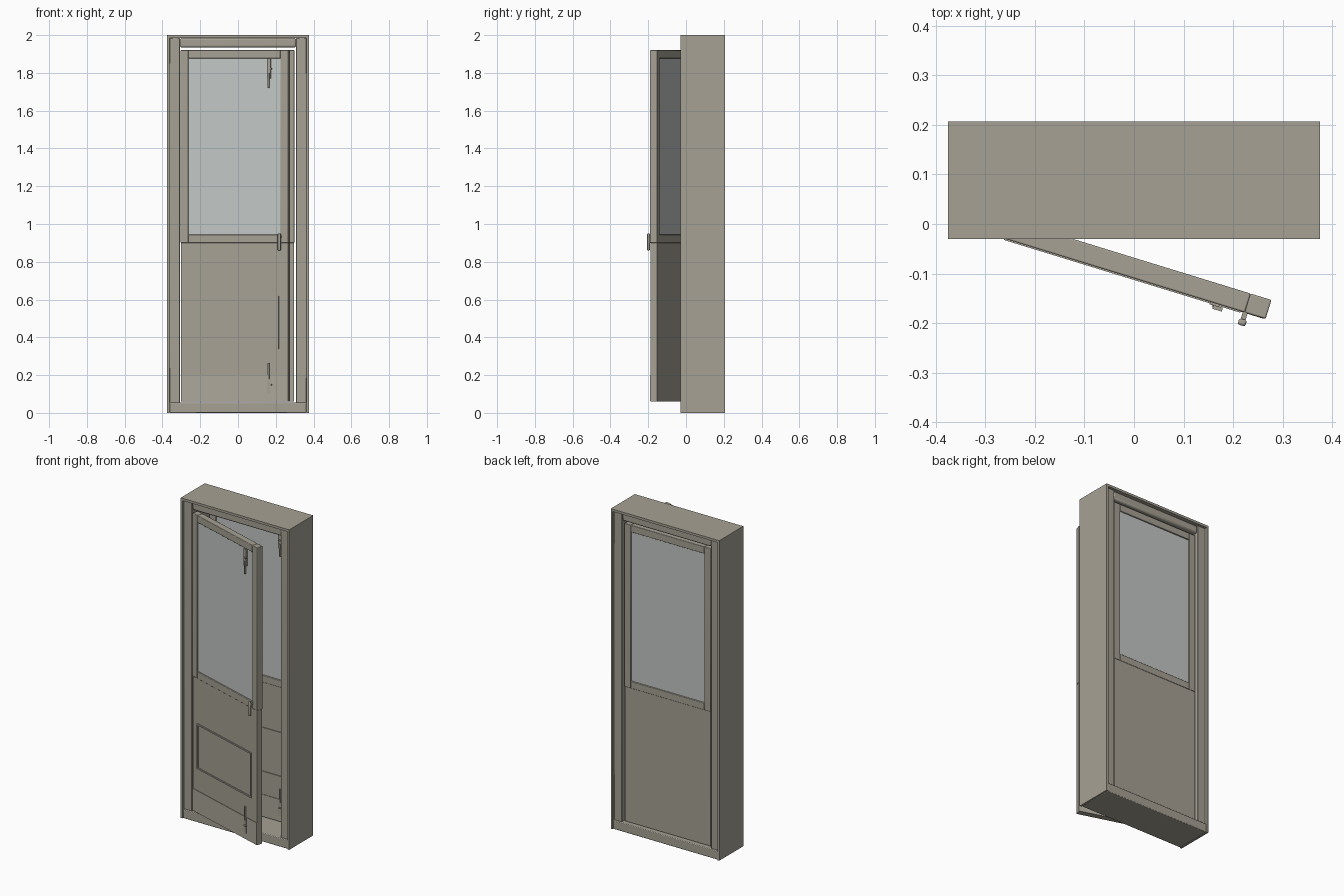
import bpy, math
from mathutils import Matrix, Vector

if "Cube" in bpy.data.objects:
    bpy.data.objects.remove(bpy.data.objects["Cube"])


def material(name, rgb):
    m = bpy.data.materials.new(name)
    m.diffuse_color = (*rgb, 1)
    m.use_nodes = True
    m.node_tree.nodes["Principled BSDF"].inputs["Base Color"].default_value = m.diffuse_color
    return m


PAINT = material("warm_grey_paint", (0.38, 0.355, 0.295))
KICK = material("pale_kick_grey", (0.41, 0.385, 0.325))
GLASS = material("pale_glass", (0.54, 0.57, 0.55))


def box(name, x, y, z, mat=PAINT, place=None, bevel=0.0):
    """Box spanning the given x, y and z ranges."""
    lo, hi = Vector((x[0], y[0], z[0])), Vector((x[1], y[1], z[1]))
    bpy.ops.mesh.primitive_cube_add(size=1)
    ob = bpy.context.object
    ob.name = name
    size = hi - lo
    ob.data.transform(Matrix.Translation((lo + hi) / 2) @ Matrix.Diagonal((*size, 1)))
    ob.data.materials.append(mat)
    if place is not None:
        ob.matrix_world = place
    if bevel:
        b = ob.modifiers.new("bevel", "BEVEL")
        b.width = bevel
        b.segments = 2
        bpy.ops.object.shade_smooth_by_angle()
    return ob


def ring(name, x, y, z, w, place, bevel=0.0):
    """Rectangular border of four strips, each w wide."""
    box(name + "_left", (x[0], x[0] + w), y, z, place=place, bevel=bevel)
    box(name + "_right", (x[1] - w, x[1]), y, z, place=place, bevel=bevel)
    inner = (x[0] + w, x[1] - w)
    box(name + "_bottom", inner, y, (z[0], z[0] + w), place=place, bevel=bevel)
    box(name + "_top", inner, y, (z[1] - w, z[1]), place=place, bevel=bevel)


# Outer casing: thin boards round the full depth
Y = (-0.03, 0.207)
for s, side in ((-1, "left"), (1, "right")):
    box("casing_" + side, sorted((s * 0.363, s * 0.375)), Y, (0, 2))
    # Jamb set back inside the casing
    box("jamb_" + side, sorted((s * 0.308, s * 0.363)), (-0.016, 0.193), (0.05, 1.985), bevel=0.003)
box("casing_top", (-0.363, 0.363), Y, (1.985, 2))
box("head", (-0.308, 0.308), (-0.012, 0.189), (1.934, 1.985), bevel=0.01)
box("sill", (-0.363, 0.363), (-0.026, 0.203), (0, 0.055), bevel=0.004)


# Door leaf: hinge at the local origin, front face on local y = 0
W, T = 0.597, 0.04


def door(tag, place, handle):
    box(tag + "_lower_panel", (0.002, W - 0.002), (0.002, T - 0.002), (0.06, 0.9), place=place)
    ring(tag + "_sash", (0, W), (0, T), (0.9, 1.92), 0.044, place, 0.003)
    box(tag + "_glass", (0.04, W - 0.04), (0.007, T - 0.007), (0.94, 1.88), GLASS, place)
    ring(tag + "_moulding", (0.045, 0.545), (-0.003, 0.003), (0.337, 0.62), 0.009, place)
    box(tag + "_kick_plate", (0.004, W - 0.004), (-0.001, 0.004), (0.062, 0.2), KICK, place)
    # Sliding bolts at top and bottom
    for part, z, za, zb in (("top", (1.77, 1.875), 1.72, 1.80), ("bottom", (0.1, 0.2), 0.18, 0.265)):
        box(f"{tag}_bolt_rod_{part}", (0.486, 0.494), (-0.008, 0.002), (za, zb), place=place)
        box(f"{tag}_bolt_plate_{part}", (0.48, 0.5), (-0.005, 0.008), z, place=place)
        box(f"{tag}_bolt_knob_{part}", (0.488, 0.508), (-0.012, -0.004), (sum(z) / 2 - 0.004, sum(z) / 2 + 0.004), place=place)
    # Handle
    if handle:
        box(tag + "_handle_stem", (0.549, 0.559), (-0.02, 0.002), (0.925, 0.94), place=place)
        box(tag + "_handle_grip", (0.546, 0.562), (-0.027, -0.014), (0.86, 0.95), place=place, bevel=0.004)


# Front door stands ajar, rear door is closed
door("front_door", Matrix.Translation((-0.305, -0.016, 0)) @ Matrix.Rotation(math.radians(-17.1), 4, "Z"), True)
door("rear_door", Matrix.Translation((-0.2985, 0.143, 0)), False)
